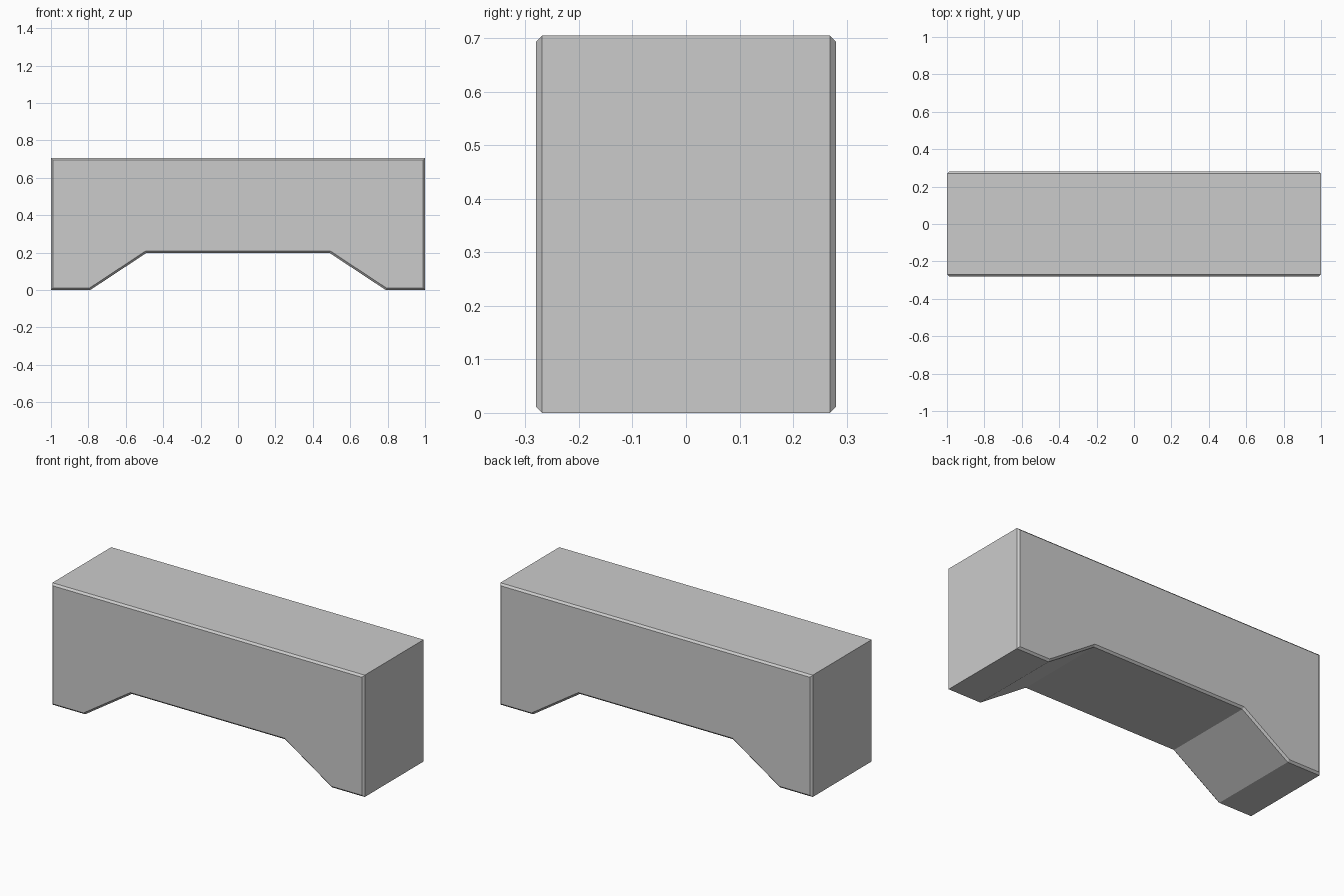
import bpy, bmesh

if "Cube" in bpy.data.objects:
    bpy.data.objects.remove(bpy.data.objects["Cube"])

HALF_DEPTH = 0.28
CHAMFER = 0.011

# Right half of the bench outline (x, z), mirrored to the left
half = [(0.49, 0.198), (0.79, 0.0), (1.0, 0.0), (1.0, 0.705)]
outline = half + [(-x, z) for x, z in reversed(half)]

# Extrude the outline through the depth
bm = bmesh.new()
face = bm.faces.new([bm.verts.new((x, -HALF_DEPTH, z)) for x, z in outline])
ext = bmesh.ops.extrude_face_region(bm, geom=[face], use_keep_orig=True)
moved = [g for g in ext["geom"] if isinstance(g, bmesh.types.BMVert)]
bmesh.ops.translate(bm, verts=moved, vec=(0, 2 * HALF_DEPTH, 0))
bmesh.ops.recalc_face_normals(bm, faces=bm.faces)

# Flat chamfer around the front and back rims
rims = [e for e in bm.edges if abs(e.verts[0].co.y - e.verts[1].co.y) < 1e-5]
bmesh.ops.bevel(bm, geom=rims, offset=CHAMFER, offset_type='OFFSET',
                segments=1, profile=0.5, affect='EDGES')
bmesh.ops.recalc_face_normals(bm, faces=bm.faces)

mesh = bpy.data.meshes.new("arched_block")
bm.to_mesh(mesh)
bm.free()
bpy.context.collection.objects.link(bpy.data.objects.new("arched_block", mesh))
